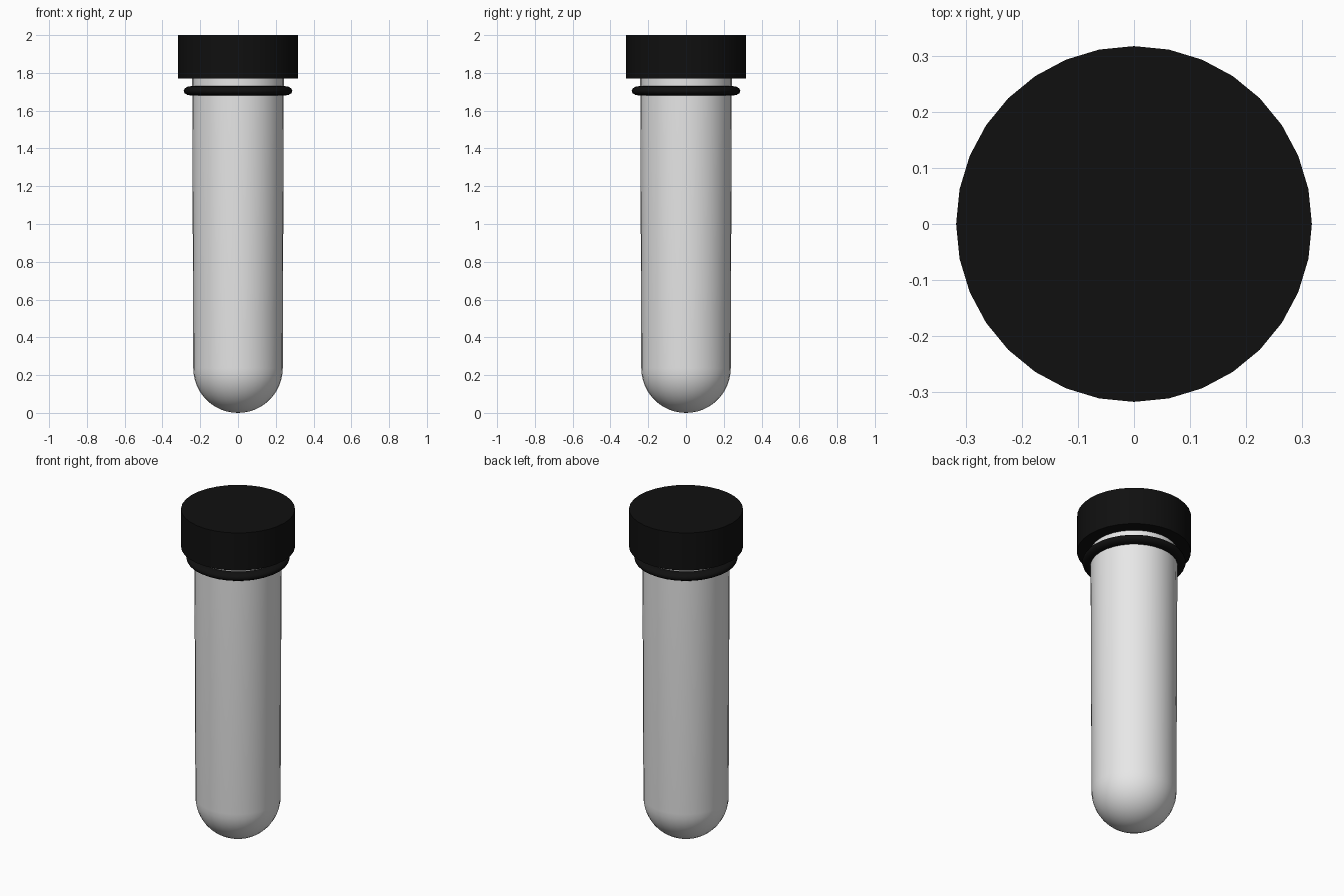
import bpy
import math

if "Cube" in bpy.data.objects:
    bpy.data.objects.remove(bpy.data.objects["Cube"])

SIDES = 32


def material(name, colour):
    mat = bpy.data.materials.new(name)
    mat.diffuse_color = (*colour, 1)
    mat.use_nodes = True
    mat.node_tree.nodes["Principled BSDF"].inputs["Base Color"].default_value = mat.diffuse_color
    return mat


def lathe(name, profile, mat, closed=False, angle=40):
    """Spin an (r, z) profile, listed bottom to top on its outside, about z."""
    verts, rings, faces = [], [], []
    for r, z in profile:
        start = len(verts)
        if r < 1e-6:
            verts.append((0, 0, z))
            rings.append([start] * SIDES)
        else:
            for i in range(SIDES):
                a = 2 * math.pi * i / SIDES
                verts.append((r * math.cos(a), r * math.sin(a), z))
            rings.append(list(range(start, start + SIDES)))
    pairs = list(zip(rings, rings[1:]))
    if closed:
        pairs.append((rings[-1], rings[0]))
    for low, high in pairs:
        for i in range(SIDES):
            j = (i + 1) % SIDES
            quad = (low[i], low[j], high[j], high[i])
            faces.append(list(dict.fromkeys(quad)))
    mesh = bpy.data.meshes.new(name)
    mesh.from_pydata(verts, [], faces)
    mesh.materials.append(mat)
    obj = bpy.data.objects.new(name, mesh)
    bpy.context.collection.objects.link(obj)
    bpy.context.view_layer.objects.active = obj
    obj.select_set(True)
    bpy.ops.object.shade_smooth_by_angle(angle=math.radians(angle))
    obj.select_set(False)
    return obj


glass = material("pale_glass", (0.8, 0.8, 0.8))
black = material("black_plastic", (0.005, 0.005, 0.005))

# Tube: rounded bottom and a slightly flared wall running up into the cap
R = 0.237
bowl = [(R * math.sin(t), R - R * math.cos(t))
        for t in (math.pi / 2 * k / 12 for k in range(13))]
lathe("tube", bowl + [(0.243, 1.9), (0, 1.9)], glass)

# Collar: flattened ring around the neck
collar = [(0.248 + 0.04 * math.cos(t), 1.705 + 0.025 * math.sin(t))
          for t in (2 * math.pi * k / 12 for k in range(12))]
lathe("collar", collar, black, closed=True, angle=60)

# Screw cap: plain straight-sided disc
lathe("cap", [(0, 1.77), (0.317, 1.77), (0.317, 2.0), (0, 2.0)], black)
